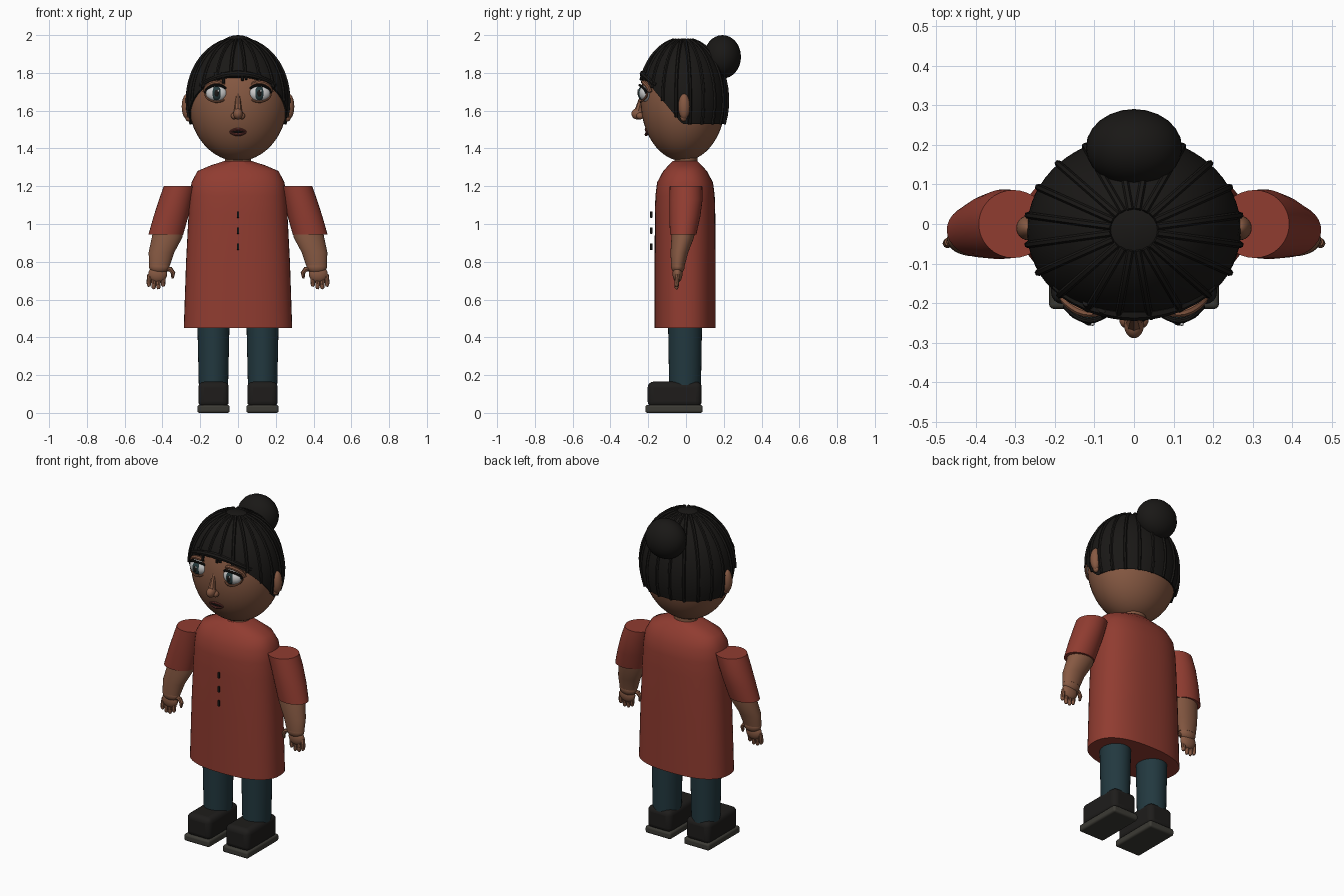
import bpy, bmesh
from math import sin, cos, pi, copysign, sqrt

if "Cube" in bpy.data.objects:
    bpy.data.objects.remove(bpy.data.objects["Cube"])


def material(name, rgb):
    m = bpy.data.materials.new(name)
    m.diffuse_color = (*rgb, 1)
    m.use_nodes = True
    m.node_tree.nodes["Principled BSDF"].inputs["Base Color"].default_value = m.diffuse_color
    return m


SKIN = material("skin", (.24, .10, .055))
HAIR = material("hair", (.010, .009, .008))
RED = material("red_cloth", (.28, .045, .03))
TEAL = material("trousers", (.016, .04, .05))
SHOE = material("shoe", (.013, .012, .011))
SOLE = material("sole", (.045, .043, .035))
WHITE = material("eye_white", (.75, .75, .72))
IRIS = material("iris", (.02, .045, .05))
LIP = material("lip", (.13, .03, .025))


def finish(ob, name, mat, angle=.7):
    ob.name = name
    ob.data.materials.clear()
    ob.data.materials.append(mat)
    bpy.ops.object.select_all(action='DESELECT')
    ob.select_set(True)
    bpy.context.view_layer.objects.active = ob
    bpy.ops.object.shade_smooth_by_angle(angle=angle)
    return ob


def from_bmesh(name, bm, mat, angle=.7):
    bmesh.ops.recalc_face_normals(bm, faces=bm.faces)
    me = bpy.data.meshes.new(name)
    bm.to_mesh(me)
    bm.free()
    ob = bpy.data.objects.new(name, me)
    bpy.context.collection.objects.link(ob)
    return finish(ob, name, mat, angle)


def loft(name, rings, mat, n=32, power=2.0):
    """Rings are (cx, cy, z, rx, ry); ends are capped."""
    bm = bmesh.new()
    loops = []
    for cx, cy, z, rx, ry in rings:
        loop = []
        for i in range(n):
            c, s = cos(2 * pi * i / n), sin(2 * pi * i / n)
            loop.append(bm.verts.new((cx + rx * copysign(abs(c) ** (2 / power), c),
                                      cy + ry * copysign(abs(s) ** (2 / power), s), z)))
        loops.append(loop)
    for a, b in zip(loops, loops[1:]):
        for i in range(n):
            bm.faces.new((a[i], a[(i + 1) % n], b[(i + 1) % n], b[i]))
    bm.faces.new(loops[0])
    bm.faces.new(loops[-1])
    return from_bmesh(name, bm, mat)


def ellipsoid(name, loc, r, mat, seg=24, rows=16):
    bpy.ops.mesh.primitive_uv_sphere_add(segments=seg, ring_count=rows, radius=1, location=loc)
    ob = bpy.context.object
    ob.scale = r
    return finish(ob, name, mat)


def tubes(name, paths, r, mat, sides=2):
    """Each path is a list of (x, y, z, radius factor)."""
    cu = bpy.data.curves.new(name, 'CURVE')
    cu.dimensions = '3D'
    cu.bevel_depth = r
    cu.bevel_resolution = sides
    cu.use_fill_caps = True
    for path in paths:
        sp = cu.splines.new('POLY')
        sp.points.add(len(path) - 1)
        for p, (x, y, z, k) in zip(sp.points, path):
            p.co = (x, y, z, 1)
            p.radius = k
    ob = bpy.data.objects.new(name, cu)
    bpy.context.collection.objects.link(ob)
    bpy.ops.object.select_all(action='DESELECT')
    ob.select_set(True)
    bpy.context.view_layer.objects.active = ob
    bpy.ops.object.convert(target='MESH')
    return finish(bpy.context.object, name, mat)


def box(name, lo, hi, mat, bevel):
    bpy.ops.mesh.primitive_cube_add(size=1, location=[(a + b) / 2 for a, b in zip(lo, hi)])
    ob = bpy.context.object
    ob.scale = [b - a for a, b in zip(lo, hi)]
    bpy.ops.object.transform_apply(location=False, rotation=False, scale=True)
    mod = ob.modifiers.new("bevel", 'BEVEL')
    mod.width = bevel
    mod.segments = 4
    return finish(ob, name, mat)


# Head, neck and face
CY, CZ = -.015, 1.655
ellipsoid("head", (0, CY, CZ), (.263, .225, .322), SKIN, 40, 28)
loft("neck", [(0, 0, 1.28, .07, .06), (0, 0, 1.38, .07, .06)], SKIN)
tubes("nose_bridge", [[(0, -.228, 1.69, .5), (0, -.242, 1.64, .75), (0, -.255, 1.585, 1.1)]], .021, SKIN)
ellipsoid("nose_tip", (0, -.256, 1.583), (.025, .033, .03), SKIN)
for s in (-1, 1):
    ellipsoid("nostril", (s * .021, -.243, 1.572), (.016, .02, .018), SKIN, 16, 10)


def face_y(x, z, k=1.0):
    return CY - k * .225 * sqrt(max(0, 1 - (x / .263) ** 2 - ((z - CZ) / .322) ** 2))


def mouth(dz):
    return [(x * .045, face_y(x * .045, 1.49) - .002, 1.487 + dz * (1 - x * x), 1 - .6 * x * x)
            for x in [i / 4 - 1 for i in range(9)]]


tubes("lips", [mouth(.014), mouth(-.013)], .009, LIP)
tubes("mouth_line", [mouth(0)], .006, HAIR)


# Eyes and ears, mirrored
def lid(s, a0, a1, rx, rz, y):
    return [(s * .113 + rx * cos(a), y + .035 * (cos(a) ** 2), 1.692 + rz * sin(a), 1)
            for a in [a0 + (a1 - a0) * i / 14 for i in range(15)]]


for s in (-1, 1):
    ellipsoid("eyeball", (s * .113, -.213, 1.692), (.058, .036, .044), WHITE)
    ellipsoid("iris", (s * .113, -.234, 1.692), (.027, .02, .037), IRIS)
    ellipsoid("pupil", (s * .113, -.241, 1.692), (.016, .016, .024), HAIR)
    ellipsoid("eye_glint", (s * .113 + .008, -.254, 1.705), (.005, .004, .007), WHITE, 10, 8)
    tubes("upper_lash", [lid(s, 0, pi, .06, .043, -.245)], .007, HAIR)
    tubes("lower_lid", [lid(s, pi, 2 * pi, .06, .045, -.24)], .006, SKIN)
    tubes("upper_lid", [lid(s, .1, pi - .1, .063, .058, -.225)], .012, SKIN)
    ellipsoid("ear", (s * .268, -.01, 1.622), (.03, .031, .068), SKIN)
    ellipsoid("ear_lobe", (s * .262, -.013, 1.565), (.018, .018, .022), SKIN, 16, 10)


# Hair cap whose hem slopes from the fringe down to the nape
def hair_point(t, p, k=1.0):
    return (k * .271 * sin(p) * cos(t), CY + k * .237 * sin(p) * sin(t), CZ + k * .326 * cos(p))


def hem(t):
    p = .3
    while True:
        x, y, z = hair_point(t, p)
        if z < 1.53 + max(0, min(.25, (-.02 - y) * 1.2)):
            return p
        p += .004


N, ROWS = 64, 16
bm = bmesh.new()
grid = [[bm.verts.new(hair_point(2 * pi * i / N, .04 + (hem(2 * pi * i / N) - .04) * j / ROWS))
         for i in range(N)] for j in range(ROWS + 1)]
inner = [bm.verts.new(hair_point(2 * pi * i / N, hem(2 * pi * i / N), .93)) for i in range(N)]
bm.faces.new(grid[0])
for a, b in zip(grid, grid[1:] + [inner]):
    for i in range(N):
        bm.faces.new((a[i], a[(i + 1) % N], b[(i + 1) % N], b[i]))
from_bmesh("hair_cap", bm, HAIR)

# Raised strands, fringe, bangs and bun
strands = []
for i in range(20):
    t = 2 * pi * (i + .5) / 20
    strands.append([(*hair_point(t, .22 + (hem(t) - .22) * j / 12, 1.005), 1) for j in range(13)])
tubes("hair_strands", strands, .009, HAIR, 1)
fringe = []
for i in range(17):
    x = .2 * (i / 8 - 1)
    z = 1.735 + .06 * (1 - (x / .2) ** 2)
    fringe.append((x, face_y(x, z, 1.05), z, 1 - .4 * abs(x / .2)))
tubes("fringe", [fringe], .018, HAIR)
tubes("bangs", [[(x, face_y(x, 1.8, 1.06), 1.80, 1), (x + .004, face_y(x, z, 1.06), z, .7)]
                for x, z in ((-.12, 1.755), (-.08, 1.745), (.02, 1.76), (.04, 1.765), (.11, 1.76))], .011, HAIR)
ellipsoid("hair_bun", (0, .193, 1.885), (.122, .098, .115), HAIR)

# Tunic and buttons
loft("tunic", [(0, -.005, z, rx, ry) for z, rx, ry in (
    (.45, .287, .161), (.8, .275, .161), (1.05, .262, .16), (1.15, .256, .157), (1.22, .246, .148),
    (1.28, .215, .116), (1.31, .145, .088), (1.333, .075, .065))], RED, 48, 2.4)
for z in (.88, .965, 1.05):
    box("button", (-.006, -.19, z - .017), (.006, -.178, z + .017), SHOE, .002)

# Arms, hands, legs and shoes, mirrored
for s in (-1, 1):
    loft("sleeve", [(s * .305, 0, 1.2, .088, .086), (s * .328, 0, 1.13, .09, .088),
                    (s * .355, -.006, 1.04, .092, .082), (s * .382, -.015, .945, .092, .07)], RED)
    loft("forearm", [(s * .365, -.012, 1.0, .08, .062), (s * .375, -.017, .93, .081, .06),
                     (s * .405, -.035, .85, .068, .047), (s * .416, -.043, .78, .055, .036)], SKIN)
    ellipsoid("wrist", (s * .417, -.043, .775), (.054, .036, .04), SKIN)
    ellipsoid("palm", (s * .425, -.045, .735), (.05, .026, .045), SKIN)
    fingers = []
    for i in range(4):
        x = .393 + .025 * i
        tip = .655 if i in (1, 2) else .668
        fingers.append([(s * x, -.045, .735, 1), (s * (x + .004), -.049, .69, 1.05),
                        (s * (x + .003), -.05, tip + .008, .9), (s * (x + .002), -.05, tip, .45)])
    fingers.append([(s * .39, -.045, .765, 1.2), (s * .357, -.05, .76, 1.1),
                    (s * .343, -.052, .74, 1), (s * .347, -.052, .712, .5)])
    tubes("fingers", fingers, .012, SKIN)
    loft("trouser_leg", [(s * .13, -.005, .12, .077, .084), (s * .13, -.005, .6, .088, .092)], TEAL)
    x0, x1 = sorted((s * .047, s * .212))
    box("shoe_upper", (x0 + .002, -.203, .03), (x1 - .002, .083, .165), SHOE, .03)
    box("shoe_sole", (x0 - .003, -.215, 0), (x1 + .003, .088, .042), SOLE, .012)
